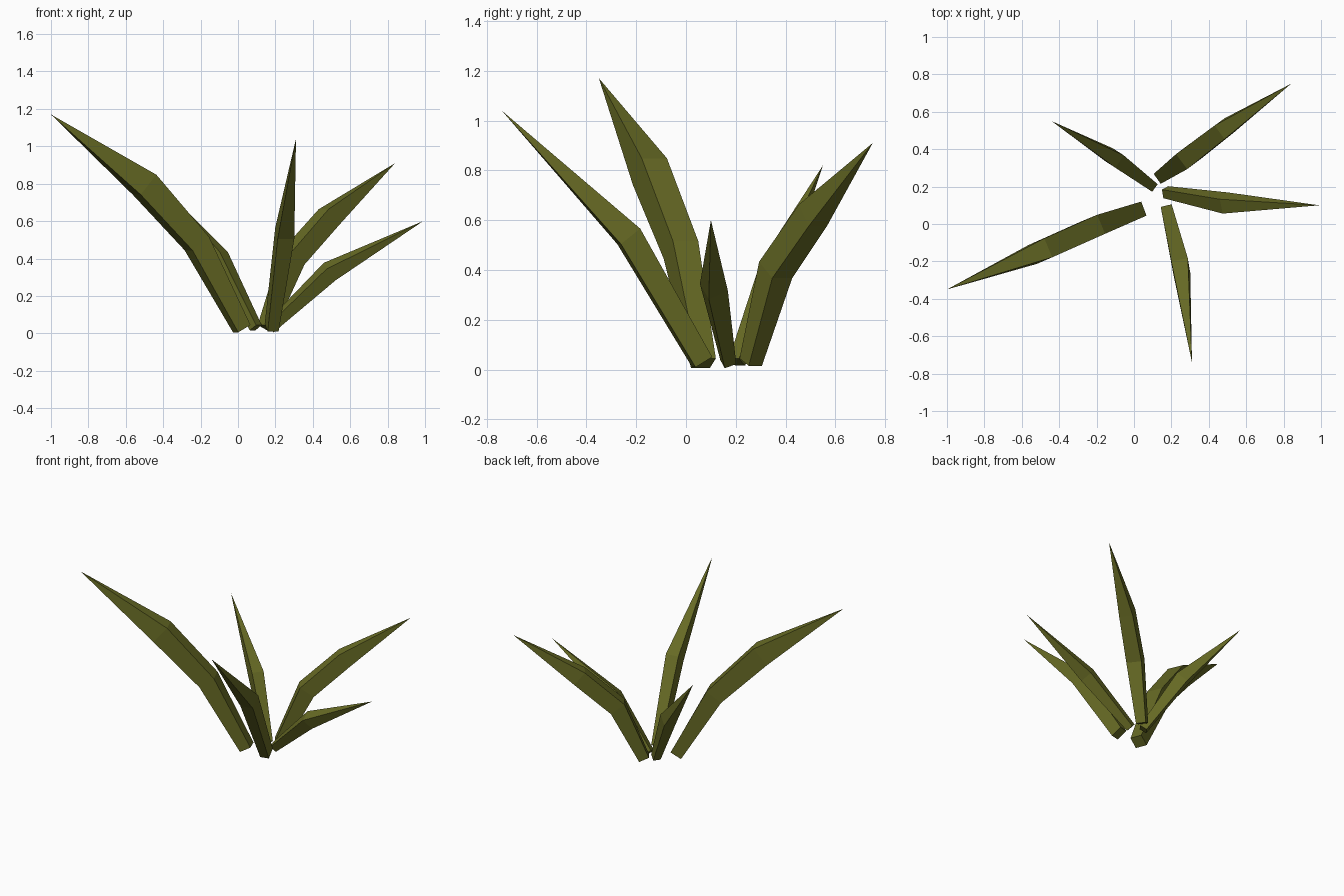
import bpy, bmesh, math
from mathutils import Vector, Matrix

if "Cube" in bpy.data.objects:
    bpy.data.objects.remove(bpy.data.objects["Cube"])

olive = bpy.data.materials.new("olive_green")
olive.diffuse_color = (0.135, 0.145, 0.018, 1)
olive.use_nodes = True
olive.node_tree.nodes["Principled BSDF"].inputs["Base Color"].default_value = olive.diffuse_color


def leaf(name, rings, tip, roll=0):
    """Square-section blade: rings of (centre, width, thickness), then a pointed tip."""
    centres = [Vector(r[0]) for r in rings] + [Vector(tip)]
    bm = bmesh.new()
    loops = []
    for i, (c, w, t) in enumerate(rings):
        ahead = (centres[i + 1] - centres[i]).normalized()
        back = (centres[i] - centres[i - 1]).normalized() if i else ahead
        along = (ahead + back).normalized()
        side = Vector((0, 0, 1)).cross(along).normalized()
        spin = Matrix.Rotation(math.radians(roll), 3, along)
        side = spin @ side
        up = along.cross(side)
        loop = []
        for a, b in ((1, 1), (-1, 1), (-1, -1), (1, -1)):
            p = centres[i] + side * a * w / 2 + up * b * t / 2
            p.z = max(p.z, 0)
            loop.append(bm.verts.new(p))
        loops.append(loop)
    point = bm.verts.new(tip)
    bm.faces.new(loops[0])
    for i in range(len(loops)):
        for k in range(4):
            m = (k + 1) % 4
            if i + 1 < len(loops):
                bm.faces.new((loops[i][k], loops[i][m], loops[i + 1][m], loops[i + 1][k]))
            else:
                bm.faces.new((loops[i][k], loops[i][m], point))
    bmesh.ops.recalc_face_normals(bm, faces=bm.faces)
    mesh = bpy.data.meshes.new(name)
    bm.to_mesh(mesh)
    bm.free()
    mesh.materials.append(olive)
    bpy.context.collection.objects.link(bpy.data.objects.new(name, mesh))


# tall blades with two bends
leaf("left_leaf", [((0.02, 0.07, 0.025), 0.08, 0.08),
                   ((-0.22, -0.02, 0.48), 0.11, 0.12),
                   ((-0.50, -0.145, 0.795), 0.11, 0.14)], (-1, -0.35, 1.17))
leaf("back_right_leaf", [((0.15, 0.26, 0.03), 0.065, 0.07),
                         ((0.29, 0.36, 0.40), 0.10, 0.11),
                         ((0.485, 0.51, 0.62), 0.09, 0.11)], (0.84, 0.75, 0.91))

# shorter blades with one bend
leaf("right_leaf", [((0.17, 0.17, 0.03), 0.05, 0.05),
                    ((0.49, 0.112, 0.33), 0.085, 0.085)], (0.99, 0.10, 0.60), 28)
leaf("front_leaf", [((0.18, 0.065, 0.03), 0.06, 0.08),
                    ((0.25, -0.23, 0.535), 0.09, 0.10)], (0.31, -0.74, 1.04))
leaf("back_left_leaf", [((0.095, 0.205, 0.03), 0.05, 0.05),
                        ((-0.105, 0.352, 0.41), 0.08, 0.085)], (-0.44, 0.55, 0.82))
